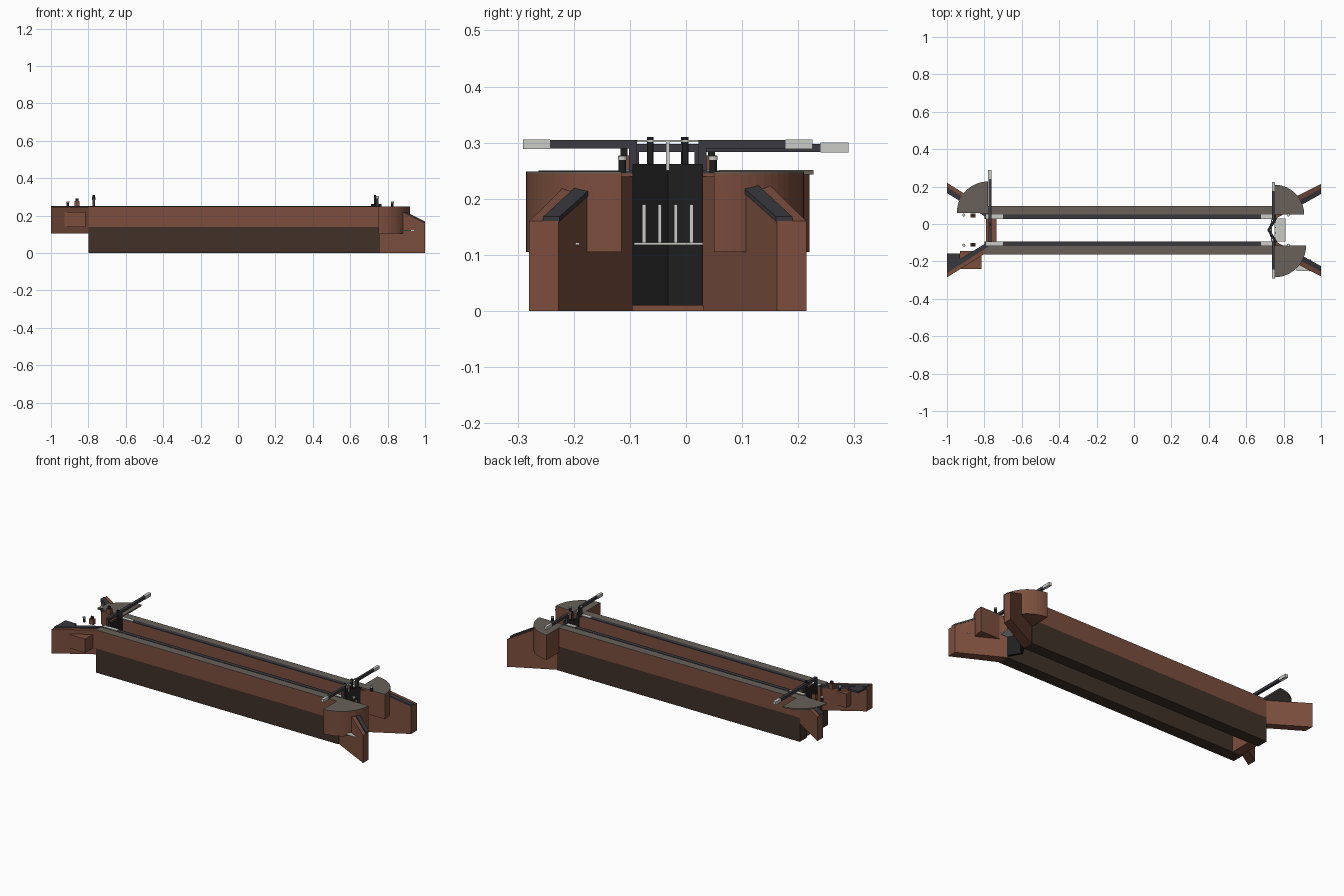
import bpy, bmesh, math

cube = bpy.data.objects.get("Cube")
if cube:
    bpy.data.objects.remove(cube, do_unlink=True)


def material(name, rgb):
    m = bpy.data.materials.new(name)
    m.use_nodes = True
    m.diffuse_color = (*rgb, 1)
    m.node_tree.nodes["Principled BSDF"].inputs["Base Color"].default_value = (*rgb, 1)
    return m


BRICK = material("red brick", (0.2, 0.077, 0.047))
WET = material("dark wet brick", (0.05, 0.031, 0.022))
STONE = material("grey paving", (0.14, 0.118, 0.1))
EDGE = material("dark edging stone", (0.04, 0.04, 0.048))
BLACK = material("black timber", (0.014, 0.014, 0.014))
BEAM = material("charcoal beam", (0.045, 0.042, 0.055))
PALE = material("pale paint", (0.6, 0.6, 0.57))

MID = -0.0325    # centre line of the channel
HALF = 0.0625    # half the channel width
OUTER = 0.13     # outer face of the walls from the centre line
TOP = 0.245
SIDES = ((1, "north"), (-1, "south"))


def prism(name, plan, low, high, mat):
    """Extrude a plan outline; high may be a function of x."""
    top = high if callable(high) else lambda x: high
    bm = bmesh.new()
    a = [bm.verts.new((x, y, low)) for x, y in plan]
    b = [bm.verts.new((x, y, top(x))) for x, y in plan]
    bm.faces.new(a)
    bm.faces.new(b)
    for i in range(len(plan)):
        j = (i + 1) % len(plan)
        bm.faces.new((a[i], a[j], b[j], b[i]))
    bmesh.ops.recalc_face_normals(bm, faces=bm.faces)
    me = bpy.data.meshes.new(name)
    bm.to_mesh(me)
    bm.free()
    me.materials.append(mat)
    ob = bpy.data.objects.new(name, me)
    bpy.context.collection.objects.link(ob)
    return ob


def box(name, x0, x1, y0, y1, z0, z1, mat):
    return prism(name, [(x0, y0), (x1, y0), (x1, y1), (x0, y1)], z0, z1, mat)


def post(name, x, y, z0, z1, r, mat):
    ring = [i * math.tau / 12 for i in range(12)]
    return prism(name, [(x + r * math.cos(t), y + r * math.sin(t)) for t in ring], z0, z1, mat)


def quadrant(name, cx, cy, r, sx, sy, z0, z1, mat):
    arc = [math.radians(90 * i / 16) for i in range(17)]
    plan = [(cx, cy)] + [(cx + sx * r * math.cos(t), cy + sy * r * math.sin(t)) for t in arc]
    return prism(name, plan, z0, z1, mat)


for s, side in SIDES:
    def Y(d):
        return MID + s * d

    # Chamber walls with paving and edging
    box(side + "_wall_base", -0.8, 0.76, Y(HALF), Y(OUTER), 0, 0.14, WET)
    box(side + "_wall", -0.8, 0.76, Y(HALF), Y(OUTER), 0.14, TOP, BRICK)
    box(side + "_paving", -0.8, 0.76, Y(0.084), Y(OUTER), TOP, 0.248, STONE)
    box(side + "_edging", -0.8, 0.76, Y(0.06), Y(0.084), TOP, 0.25, EDGE)
    for x0, x1 in ((-0.79, -0.7), (0.68, 0.74)):
        box(side + "_gate_recess_slab", x0, x1, Y(0.06), Y(0.082), 0.25, 0.252, PALE)

    # Sloping wing walls at the lower end, level up to the bend
    bend = 0.84
    t = (bend - 0.76) / 0.24
    inner = HALF + t * (0.195 - HALF)
    outer = 0.125 + t * (0.247 - 0.125)

    def slope(x):
        return TOP - 0.005 - max(0, x - bend) * 0.5

    prism(side + "_lower_wing_root", [(0.76, Y(HALF)), (bend, Y(inner)),
          (bend, Y(outer)), (0.76, Y(0.125))], 0, TOP - 0.005, BRICK)
    prism(side + "_lower_wing", [(bend, Y(inner)), (1, Y(0.195)),
          (1, Y(0.247)), (bend, Y(outer))], 0, slope, BRICK)
    cap = prism(side + "_lower_wing_coping", [(bend, Y(inner - 0.003)), (1, Y(0.193)),
                (1, Y(0.222)), (bend, Y(inner + 0.029))], 0, slope, EDGE)
    for v in cap.data.vertices:
        v.co.z = slope(v.co.x) + (0.008 if v.co.z > 0.1 else -0.001)

    # Level wing walls at the upper end
    prism(side + "_upper_wing", [(-0.78, Y(HALF)), (-0.78, Y(0.115)),
          (-1, Y(0.253)), (-1, Y(0.2))], 0.105, TOP, BRICK)
    prism(side + "_upper_wing_coping", [(-0.78, Y(HALF)), (-0.78, Y(0.09)),
          (-1, Y(0.23)), (-1, Y(0.198))], 0.232, 0.25, EDGE)

    # Bollards and paddle gear stands
    for x in (-0.91, 0.825):
        post(side + "_bollard", x, Y(0.081), 0.247, 0.269, 0.007, BLACK)
        post(side + "_bollard_cap", x, Y(0.081), 0.269, 0.276, 0.008, PALE)
    box(side + "_paddle_stand", -0.873, -0.847, Y(0.068), Y(0.088), 0.247, 0.277, BRICK)
    box(side + "_paddle_gear", -0.868, -0.852, Y(0.072), Y(0.084), 0.277, 0.29, BLACK)

    # Lower mitre gate leaf, heel post and balance beam
    prism(side + "_lower_gate", [(0.75, Y(HALF)), (0.712, MID), (0.728, MID),
          (0.766, Y(HALF))], 0.01, 0.262, BLACK)
    box(side + "_heel_post", 0.738, 0.752, Y(0.055), Y(0.069), 0.24, 0.305, BEAM)
    end = 0.258
    box(side + "_lower_beam", 0.738, 0.752, Y(0.06), Y(end - 0.048), 0.29, 0.305, BEAM)
    box(side + "_lower_beam_tip", 0.737, 0.753, Y(end - 0.048), Y(end), 0.289, 0.306, PALE)
    post(side + "_gate_paddle", 0.733, Y(0.031), 0.26, 0.31, 0.006, BLACK)
    for d in (0.014, 0.042):
        box(side + "_paddle_rod", 0.752, 0.758, Y(d - 0.003), Y(d + 0.003), 0.12, 0.19, PALE)

# Lower gate walkway and handrail
box("gate_platform", 0.75, 0.81, MID - 0.06, MID + HALF, 0.118, 0.122, PALE)
box("gate_handrail", 0.733, 0.739, MID - HALF, MID + HALF, 0.301, 0.305, PALE)
box("handrail_post", 0.733, 0.739, MID - 0.003, MID + 0.003, 0.25, 0.303, PALE)

# Rounded beam landings
quadrant("lower_north_landing", 0.75, 0.05, 0.16, 1, 1, 0.105, TOP, BRICK)
quadrant("lower_north_landing_top", 0.75, 0.05, 0.16, 1, 1, TOP, 0.249, STONE)
quadrant("lower_south_landing", 0.75, -0.115, 0.17, 1, -1, 0.105, TOP, BRICK)
quadrant("lower_south_landing_top", 0.75, -0.115, 0.17, 1, -1, TOP, 0.249, STONE)
quadrant("upper_north_landing", -0.78, 0.06, 0.167, -1, 1, 0.243, 0.251, STONE)

# Upper sill, single gate and its long beam
box("upper_sill", -0.79, -0.735, MID - HALF, MID + HALF, 0, 0.1, BRICK)
box("upper_gate", -0.778, -0.764, MID - HALF, MID + HALF, 0.1, 0.262, BLACK)
for d in (-0.058, 0.055):
    box("upper_gate_post", -0.778, -0.764, MID + d - 0.007, MID + d + 0.007, 0.25, 0.29, BEAM)
box("upper_beam", -0.779, -0.763, MID - HALF, 0.24, 0.283, 0.298, BEAM)
box("upper_beam_tip", -0.78, -0.762, 0.24, 0.29, 0.282, 0.3, PALE)
post("upper_gate_paddle", -0.771, MID + 0.03, 0.26, 0.31, 0.006, BLACK)

# Side culvert block, corner slab and the small step by the lower wing
box("culvert_block", -0.93, -0.815, -0.24, -0.145, 0.14, 0.22, BRICK)
prism("corner_slab", [(-1, -0.157), (-0.93, -0.157), (-0.93, -0.19), (-1, -0.235)],
      0.238, 0.248, EDGE)
box("wing_step", 0.87, 0.945, -0.25, -0.19, 0.118, 0.122, PALE)
